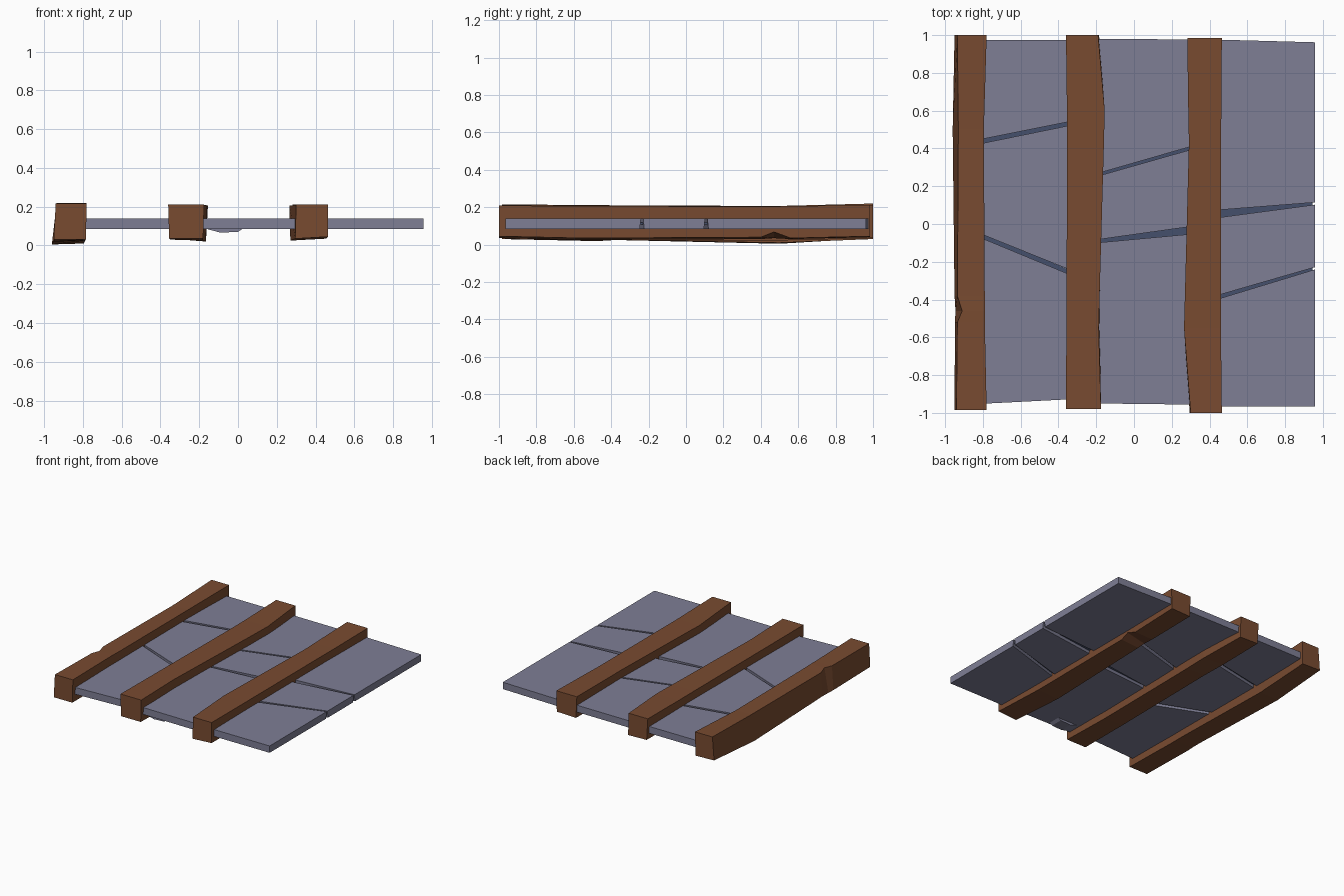
import bpy


def material(name, color):
    m = bpy.data.materials.new(name)
    m.diffuse_color = (*color, 1)
    return m


WOOD = material("wood", (0.19, 0.07, 0.03))
STONE = material("stone", (0.21, 0.21, 0.30))
MORTAR = material("dark_mortar", (0.06, 0.08, 0.15))


def loft(name, rings, mat):
    """Closed skin through equal-sized point rings, capped at both ends."""
    n = len(rings[0])
    verts = [p for r in rings for p in r]
    faces = [tuple(range(n))[::-1],
             tuple(range((len(rings) - 1) * n, len(rings) * n))]
    for k in range(len(rings) - 1):
        for i in range(n):
            j = (i + 1) % n
            faces.append((k * n + i, k * n + j, (k + 1) * n + j, (k + 1) * n + i))
    me = bpy.data.meshes.new(name)
    me.from_pydata(verts, [], faces)
    me.materials.append(mat)
    ob = bpy.data.objects.new(name, me)
    bpy.context.collection.objects.link(ob)
    # consistent outward normals
    import bmesh
    bm = bmesh.new()
    bm.from_mesh(me)
    bmesh.ops.recalc_face_normals(bm, faces=bm.faces)
    bm.to_mesh(me)
    bm.free()
    return ob


# Rough-hewn beams: y, top left/right x, bottom left/right x, bottom left/right z, top z
BEAMS = {
    "left_beam": [
        (-0.985, -0.94, -0.78, -0.95, -0.785, 0.03, 0.03, 0.215),
        (-0.52, -0.935, -0.79, -0.948, -0.79, 0.02, 0.025, 0.212),
        (-0.46, -0.91, -0.79, -0.945, -0.79, 0.02, 0.025, 0.212),
        (-0.38, -0.935, -0.79, -0.95, -0.79, 0.025, 0.025, 0.21),
        (0.50, -0.93, -0.795, -0.96, -0.795, 0.005, 0.01, 0.207),
        (1.0, -0.935, -0.78, -0.95, -0.785, 0.035, 0.03, 0.22)],
    "middle_beam": [
        (-0.98, -0.36, -0.175, -0.355, -0.18, 0.035, 0.035, 0.212),
        (-0.55, -0.358, -0.187, -0.35, -0.18, 0.03, 0.025, 0.21),
        (0.40, -0.354, -0.16, -0.345, -0.165, 0.035, 0.02, 0.206),
        (0.60, -0.355, -0.155, -0.35, -0.165, 0.035, 0.025, 0.206),
        (1.0, -0.36, -0.19, -0.35, -0.185, 0.04, 0.035, 0.212)],
    "right_beam": [
        (-1.0, 0.30, 0.465, 0.295, 0.465, 0.035, 0.045, 0.21),
        (-0.55, 0.265, 0.46, 0.27, 0.455, 0.025, 0.035, 0.205),
        (0.40, 0.29, 0.46, 0.295, 0.455, 0.03, 0.04, 0.205),
        (0.47, 0.29, 0.46, 0.295, 0.455, 0.035, 0.068, 0.205),
        (0.56, 0.288, 0.462, 0.295, 0.455, 0.03, 0.035, 0.206),
        (0.985, 0.282, 0.465, 0.29, 0.46, 0.04, 0.045, 0.212)],
}
for name, stations in BEAMS.items():
    loft(name, [[(tl, y, zt), (tr, y, zt), (br, y, zr), (bl, y, zl)]
                for y, tl, tr, bl, br, zl, zr, zt in stations], WOOD)

# Flagstone columns: x range, front edge, cracks (y left/right, width left/right), back edge
COLUMNS = [
    (-0.81, -0.34, (-0.952, -0.928),
     [(-0.063, -0.255, 0.02, 0.025), (0.437, 0.532, 0.022, 0.02)], (0.975, 0.975)),
    (-0.195, 0.305, (-0.95, -0.956),
     [(-0.091, -0.033, 0.016, 0.04), (0.26, 0.403, 0.014, 0.016)], (0.98, 0.977)),
    (0.445, 0.957, (-0.965, -0.965),
     [(-0.387, -0.235, 0.02, 0.012), (0.054, 0.108, 0.04, 0.012)], (0.976, 0.962)),
]
Z0, Z1, TAPER = 0.085, 0.14, 0.006
for c, (x0, x1, front, cracks, back) in enumerate(COLUMNS, 1):
    edges = [(*front, 0, 0)] + cracks + [(*back, 0, 0)]
    for s in range(3):
        a, b = edges[s], edges[s + 1]
        rings = []
        for z in (Z0, Z1):
            ta = TAPER if z == Z0 and s > 0 else 0
            tb = TAPER if z == Z0 and s < 2 else 0
            rings.append([(x0, a[0] + a[2] / 2 + ta, z), (x1, a[1] + a[3] / 2 + ta, z),
                          (x1, b[1] - b[3] / 2 - tb, z), (x0, b[0] - b[2] / 2 - tb, z)])
        loft(f"flagstone_{c}_{s + 1}", rings, STONE)
    # dark filling inside each crack, stopping short of the open edge
    for k, (yl, yr, wl, wr) in enumerate(cracks, 1):
        xe = x1 - 0.012
        hl, hr = wl / 2 + 0.004, wr / 2 + 0.004
        loft(f"crack_filling_{c}_{k}",
             [[(x0, yl - hl, z), (xe, yr - hr, z), (xe, yr + hr, z), (x0, yl + hl, z)]
              for z in (0.108, 0.118)], MORTAR)

# Shallow broken lump under the front of the middle column
loft("underside_chip",
     [[(-0.18, y, 0.09), (0.03, y, 0.09), (0.0, y, 0.07), (-0.09, y, 0.066)]
      for y in (-0.94, -0.84)], STONE)
